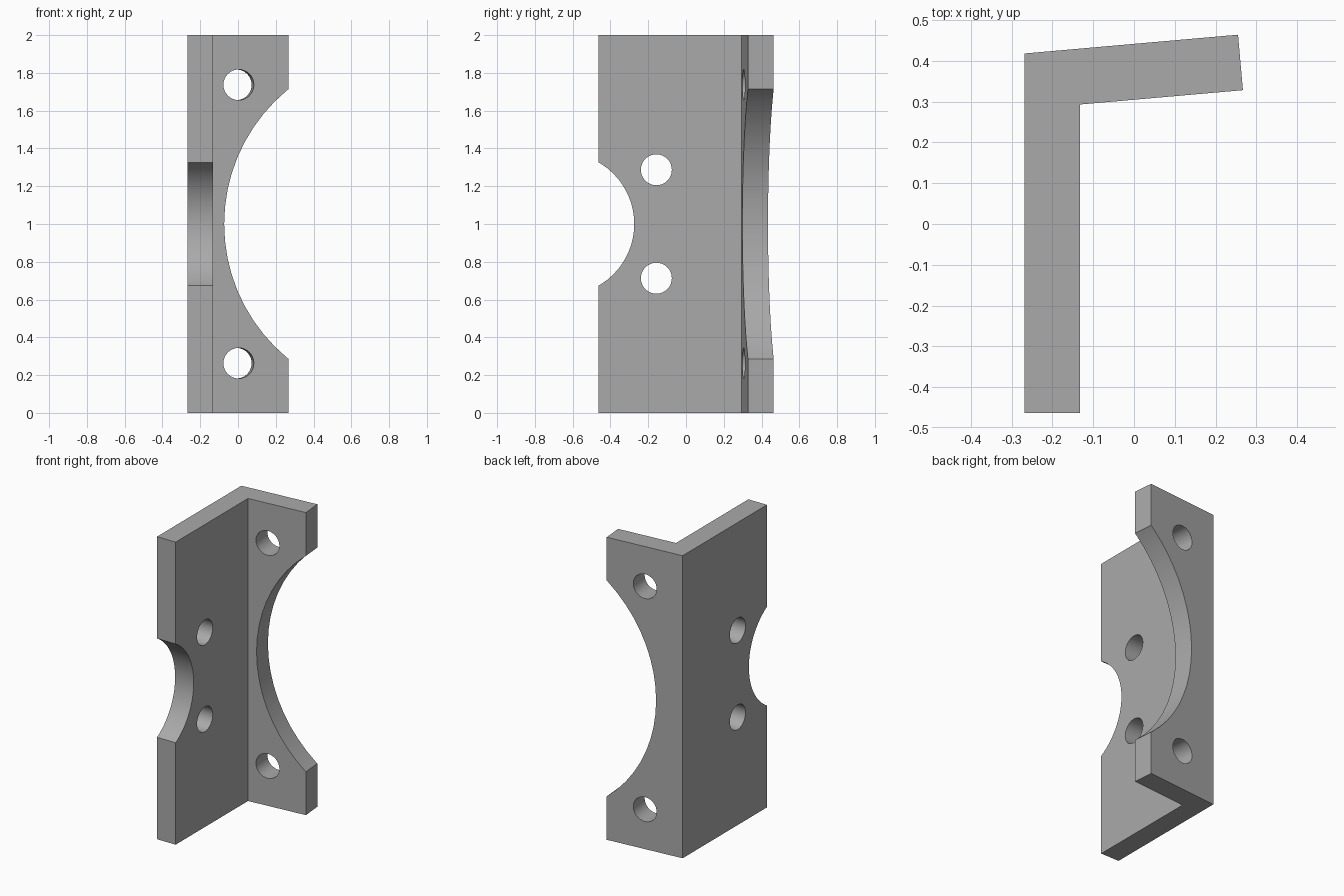
import bpy
import bmesh
from math import radians
from mathutils import Matrix, Vector

if "Cube" in bpy.data.objects:
    bpy.data.objects.remove(bpy.data.objects["Cube"], do_unlink=True)

# Single plain grey
grey = bpy.data.materials.new("plain_grey")
grey.use_nodes = True
GREY = (0.4, 0.4, 0.4, 1.0)
grey.diffuse_color = GREY
grey.node_tree.nodes["Principled BSDF"].inputs["Base Color"].default_value = GREY

HEIGHT = 2.0
MID = HEIGHT / 2
TILT = Matrix.Rotation(radians(5), 4, "Z")
CORNER = Vector((-0.132, 0.293, 0))      # inside corner of the angle


def make_object(name, bm):
    mesh = bpy.data.meshes.new(name)
    bmesh.ops.recalc_face_normals(bm, faces=bm.faces)
    bm.to_mesh(mesh)
    bm.free()
    mesh.materials.append(grey)
    obj = bpy.data.objects.new(name, mesh)
    bpy.context.collection.objects.link(obj)
    return obj


def cut_cylinder(target, matrix, radius, segments):
    """Subtract a cylinder whose axis is the z axis of the matrix."""
    bm = bmesh.new()
    bmesh.ops.create_cone(bm, cap_ends=True, segments=segments, radius1=radius,
                          radius2=radius, depth=0.4, matrix=matrix)
    cutter = make_object("cutter", bm)
    cutter.hide_render = True
    mod = target.modifiers.new("cut", "BOOLEAN")
    mod.operation = "DIFFERENCE"
    mod.solver = "EXACT"
    mod.object = cutter
    bpy.context.view_layer.objects.active = target
    bpy.ops.object.modifier_apply(modifier=mod.name)
    bpy.data.objects.remove(cutter, do_unlink=True)


# Angle section, extruded upwards
section = [(-0.268, -0.463), (-0.132, -0.463), (-0.132, 0.293),
           (0.267, 0.328), (0.255, 0.464), (-0.268, 0.418)]
bm = bmesh.new()
base = bm.faces.new([bm.verts.new((x, y, 0)) for x, y in section])
top = bmesh.ops.extrude_face_region(bm, geom=[base])["geom"]
bmesh.ops.translate(bm, vec=(0, 0, HEIGHT),
                    verts=[v for v in top if isinstance(v, bmesh.types.BMVert)])
bracket = make_object("angle_bracket", bm)


# Cutter placement, square to each plate
def through_side(y, z):
    return Matrix.Translation((-0.2, y, z)) @ Matrix.Rotation(radians(90), 4, "Y")


def through_back(along, z):
    return (Matrix.Translation(CORNER) @ TILT @ Matrix.Translation((along, 0.068, z))
            @ Matrix.Rotation(radians(90), 4, "X"))


# Bolt holes, paired above and below the middle
for side in (-1, 1):
    cut_cylinder(bracket, through_side(-0.157, MID + side * 0.287), 0.082, 32)
    cut_cylinder(bracket, through_back(0.136, MID + side * 0.737), 0.081, 32)

# Round reliefs in the free edges of both plates
cut_cylinder(bracket, through_side(-0.651, MID), 0.377, 64)
cut_cylinder(bracket, through_back(0.976, MID), 0.917, 64)

# Smooth the bores, keep the edges crisp
bpy.ops.object.select_all(action="DESELECT")
bracket.select_set(True)
bpy.context.view_layer.objects.active = bracket
bpy.ops.object.shade_smooth_by_angle(angle=radians(30))
